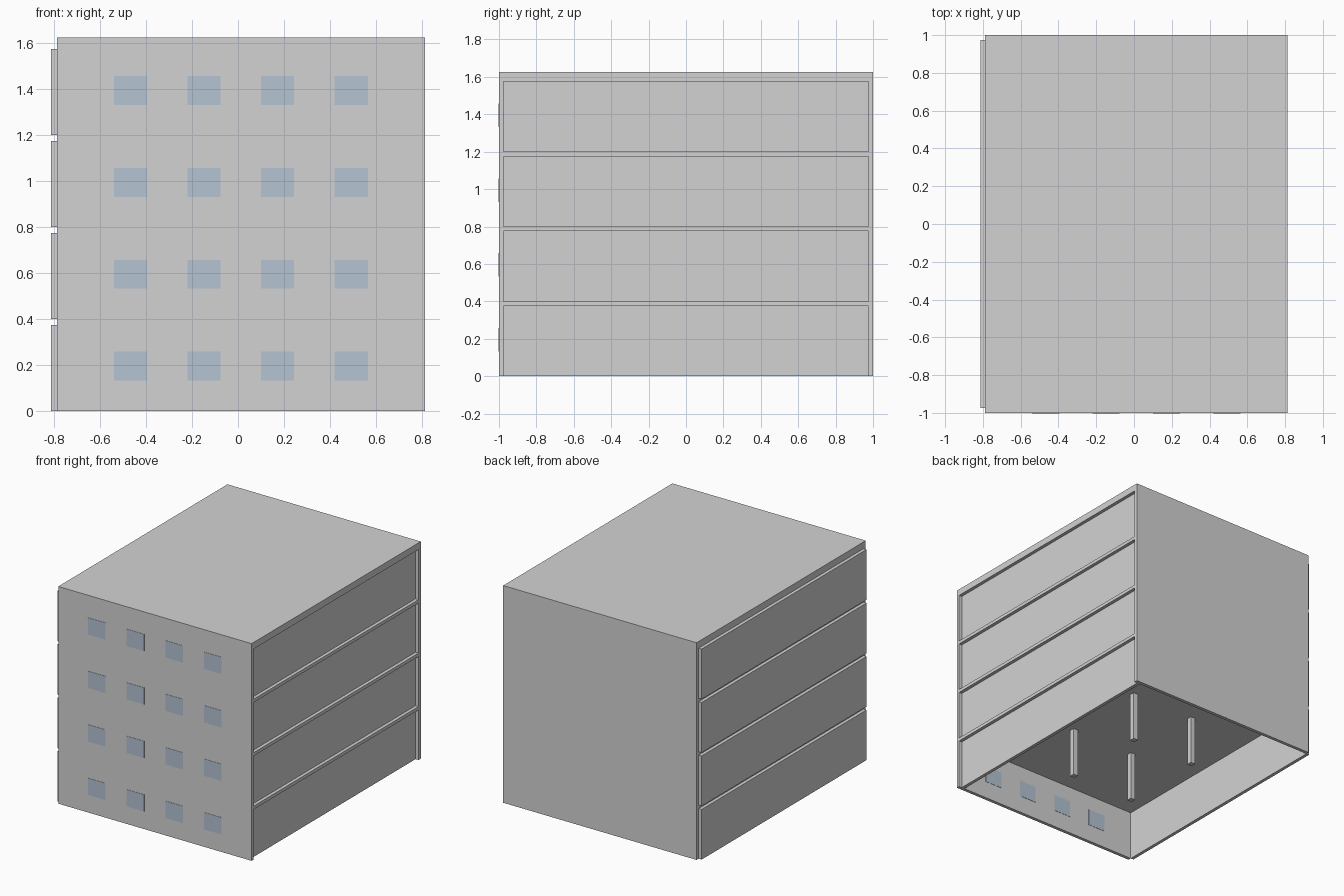
import bpy

cube = bpy.data.objects.get("Cube")
if cube:
    bpy.data.objects.remove(cube, do_unlink=True)


def material(name, color):
    mat = bpy.data.materials.new(name)
    mat.use_nodes = True
    mat.diffuse_color = color
    mat.node_tree.nodes["Principled BSDF"].inputs["Base Color"].default_value = color
    return mat


concrete = material("light grey concrete", (0.65, 0.65, 0.65, 1))
glass = material("pale blue glass", (0.46, 0.55, 0.65, 1))


def box(name, x, y, z, mat=concrete):
    """Box from (min, max) ranges on each axis."""
    bpy.ops.mesh.primitive_cube_add(size=1, location=[sum(r) / 2 for r in (x, y, z)])
    obj = bpy.context.object
    obj.name = name
    obj.scale = [r[1] - r[0] for r in (x, y, z)]
    bpy.ops.object.transform_apply(location=False, rotation=False, scale=True)
    obj.data.materials.append(mat)
    return obj


def around(center, size):
    return (center - size / 2, center + size / 2)


T = 0.025            # wall and slab thickness
STOREY = 0.4
FLOORS = 4
MID = T / 2          # centre of the frame in x
WIDTH = 1.6
TOP = FLOORS * STOREY
span = around(MID, WIDTH)

# Full-height end walls and the roof
box("front_wall", span, (-1, -1 + T), (0, TOP))
box("back_wall", span, (1 - T, 1), (0, TOP))
box("roof", span, (-1, 1), (TOP, TOP + T))

for floor in range(FLOORS):
    base = floor * STOREY
    ceiling = base + STOREY - T
    inner = (-1 + T, 1 - T)

    # Ceiling slab and side panels, both panels shifted towards -x
    box(f"slab_{floor}", span, inner, (ceiling, base + STOREY))
    for side, x in (("right", span[0]), ("left", span[1] - T)):
        box(f"{side}_panel_{floor}", (x - T, x), inner, (base, ceiling))

    # Four square columns at the third points
    for sx in (-1, 1):
        for sy in (-1, 1):
            box(f"column_{floor}", around(MID + sx * WIDTH / 6, 0.04),
                around(sy / 3, 0.04), (base, ceiling))

    # Window panes set through the front wall
    for i in range(4):
        box(f"window_{floor}_{i}", around(MID + (i - 1.5) * 0.32, 0.144),
            (-1.002, -0.998 + T), around(base + 0.195, 0.126), glass)
